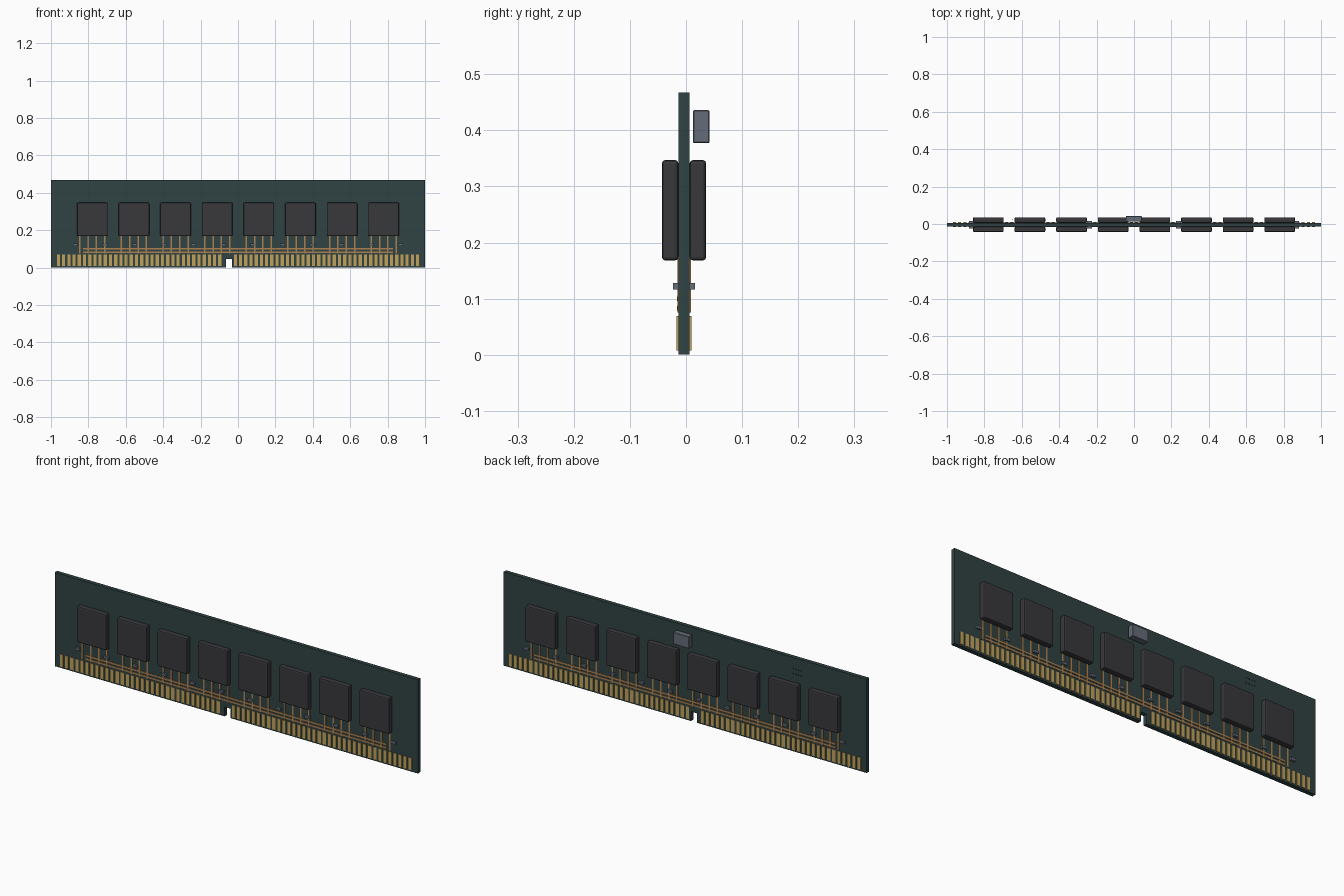
import bpy, bmesh
from mathutils import Vector, Matrix

if "Cube" in bpy.data.objects:
    bpy.data.objects.remove(bpy.data.objects["Cube"])

YC = -0.0035   # middle plane of the board
HALF = 0.010   # half the board thickness


def material(name, rgb):
    m = bpy.data.materials.new(name)
    m.diffuse_color = (*rgb, 1)
    m.use_nodes = True
    m.node_tree.nodes["Principled BSDF"].inputs["Base Color"].default_value = m.diffuse_color
    return m


GREEN = material("board_green", (0.03, 0.055, 0.055))
BLACK = material("chip_black", (0.04, 0.04, 0.045))
GOLD = material("contact_gold", (0.55, 0.36, 0.10))
COPPER = material("trace_copper", (0.42, 0.22, 0.08))
GREY = material("component_grey", (0.13, 0.15, 0.19))


def finish(name, bm, mat):
    bmesh.ops.recalc_face_normals(bm, faces=bm.faces)
    me = bpy.data.meshes.new(name)
    bm.to_mesh(me)
    bm.free()
    me.materials.append(mat)
    ob = bpy.data.objects.new(name, me)
    bpy.context.collection.objects.link(ob)
    return ob


def boxes(name, items, mat, bevel=0, segments=2):
    """One object from (x0, x1, y0, y1, z0, z1) boxes."""
    bm = bmesh.new()
    for x0, x1, y0, y1, z0, z1 in items:
        mid = Vector((x0 + x1, y0 + y1, z0 + z1)) / 2
        size = Matrix.Diagonal((x1 - x0, y1 - y0, z1 - z0, 1))
        bmesh.ops.create_cube(bm, size=1, matrix=Matrix.Translation(mid) @ size)
    ob = finish(name, bm, mat)
    if bevel:
        mod = ob.modifiers.new("bevel", "BEVEL")
        mod.width, mod.segments = bevel, segments
    return ob


def on_side(side, x0, x1, z0, z1, height, gap=0):
    """Box resting on the front (-1) or back (+1) face of the board."""
    a = YC + side * (HALF + gap)
    b = YC + side * (HALF + height)
    return (x0, x1, min(a, b), max(a, b), z0, z1)


# circuit board with key notch
outline = [(-1, 0), (-0.065, 0), (-0.065, 0.047), (-0.032, 0.047),
           (-0.032, 0), (1, 0), (1, 0.467), (-1, 0.467)]
bm = bmesh.new()
face = bm.faces.new([bm.verts.new((x, YC - HALF, z)) for x, z in outline])
ext = bmesh.ops.extrude_face_region(bm, geom=[face])
bmesh.ops.translate(bm, vec=(0, 2 * HALF, 0),
                    verts=[v for v in ext["geom"] if isinstance(v, bmesh.types.BMVert)])
finish("circuit_board", bm, GREEN)

chip_x = [-0.779 + i * 0.2226 for i in range(8)]
pad_x = [-0.96 + i * 1.92 / 69 for i in range(70)]
cap_x = [-0.87 + i * 1.74 / 11 for i in range(12)]

for label, s in (("front", -1), ("back", 1)):
    # memory chips
    for i, x in enumerate(chip_x):
        boxes(f"memory_chip_{label}_{i + 1}",
              [on_side(s, x - 0.082, x + 0.082, 0.168, 0.347, 0.0295)], BLACK, 0.006)
    # edge contacts, left clear around the notch
    boxes(f"edge_contacts_{label}",
          [on_side(s, x - 0.0085, x + 0.0085, 0.008, 0.069, 0.003)
           for x in pad_x if abs(x + 0.0485) > 0.03], GOLD)
    # traces from chips down to the contacts, and two bus lines
    boxes(f"chip_traces_{label}",
          [on_side(s, x + d - 0.004, x + d + 0.004, 0.075, 0.172, 0.002)
           for x in chip_x for d in (-0.067, -0.022, 0.022, 0.067)], COPPER)
    boxes(f"bus_traces_{label}",
          [on_side(s, -0.83, 0.83, z - 0.004, z + 0.004, 0.0025)
           for z in (0.083, 0.1)], COPPER)
    # small capacitors
    boxes(f"capacitors_{label}",
          [on_side(s, x - 0.013, x + 0.013, 0.116, 0.128, 0.0095) for x in cap_x], GREY)

# small controller chip on the back, standing slightly off the board
boxes("controller_chip", [on_side(1, -0.044, 0.042, 0.377, 0.436, 0.0355, 0.006)],
      GREY, 0.002, 1)
# tiny pins on the back
boxes("tiny_pins", [on_side(1, x - 0.002, x + 0.002, z - 0.002, z + 0.002, 0.018, 0.014)
                    for x in (-0.65, -0.635, -0.62, -0.605) for z in (0.395, 0.42)], GREY)
